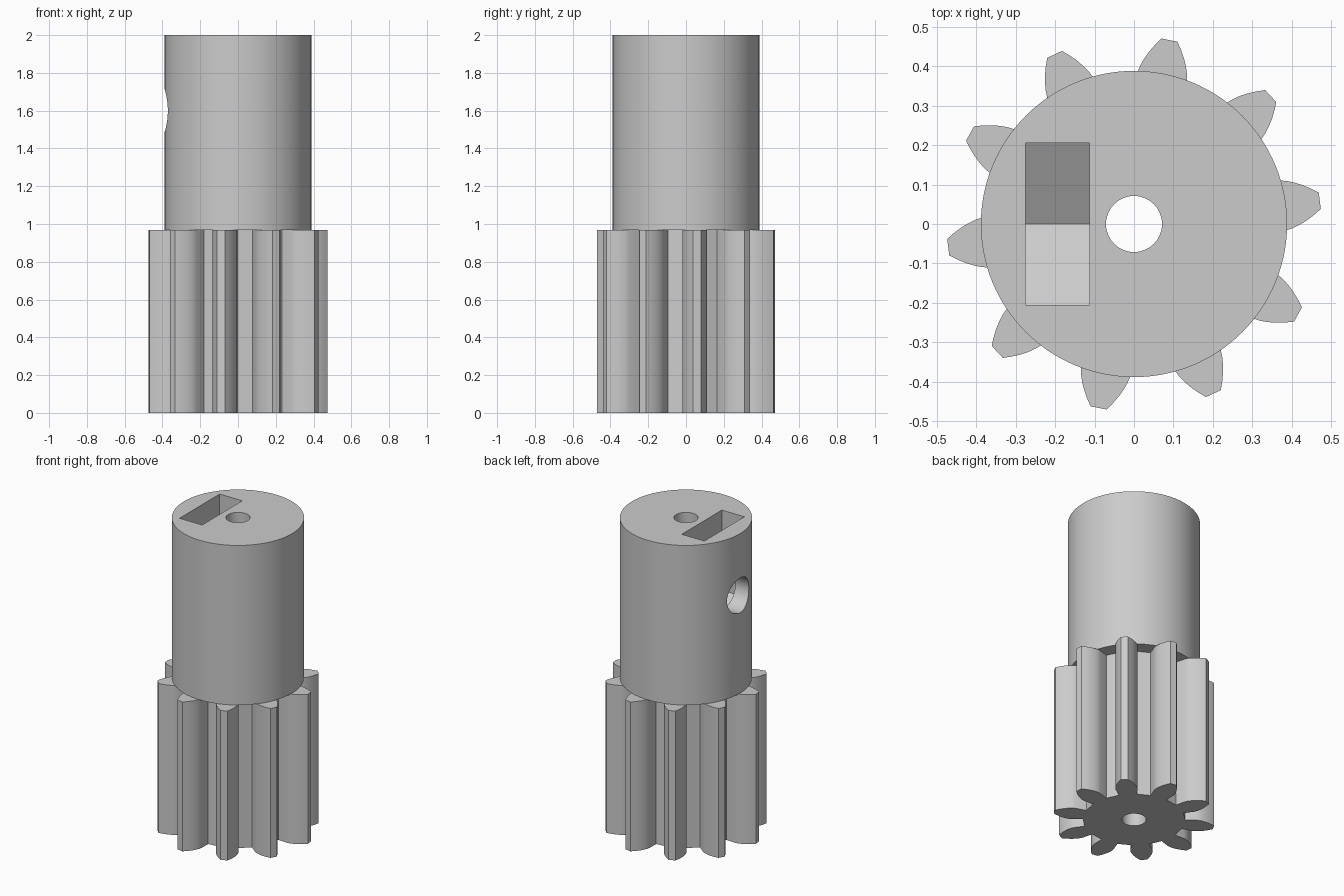
import bpy, bmesh
from math import sin, cos, tan, acos, pi, radians
from mathutils import Matrix

cube = bpy.data.objects.get("Cube")
if cube:
    bpy.data.objects.remove(cube, do_unlink=True)

grey = bpy.data.materials.new("plain grey")
grey.use_nodes = True
grey.diffuse_color = (0.6, 0.6, 0.6, 1)
grey.node_tree.nodes["Principled BSDF"].inputs["Base Color"].default_value = (0.6, 0.6, 0.6, 1)

# Maps a profile drawn in (u, v) to (y, z), extruded along x
ALONG_X = Matrix(((0, 0, 1, 0), (1, 0, 0, 0), (0, 1, 0, 0), (0, 0, 0, 1)))


def polar(r, a):
    return r * cos(a), r * sin(a)


def circle(r, n):
    return [polar(r, 2 * pi * i / n) for i in range(n)]


def prism(name, outline, w0, w1, matrix=Matrix()):
    """Extrude a closed outline from w0 to w1."""
    bm = bmesh.new()
    face = bm.faces.new([bm.verts.new((u, v, w0)) for u, v in outline])
    moved = bmesh.ops.extrude_face_region(bm, geom=[face])["geom"]
    top = [g for g in moved if isinstance(g, bmesh.types.BMVert)]
    bmesh.ops.translate(bm, verts=top, vec=(0, 0, w1 - w0))
    bmesh.ops.transform(bm, matrix=matrix, verts=bm.verts)
    bmesh.ops.recalc_face_normals(bm, faces=bm.faces)
    mesh = bpy.data.meshes.new(name)
    bm.to_mesh(mesh)
    bm.free()
    obj = bpy.data.objects.new(name, mesh)
    bpy.context.collection.objects.link(obj)
    return obj


def cut(obj, cutter):
    cutter.hide_render = True
    mod = obj.modifiers.new("cut", "BOOLEAN")
    mod.operation, mod.solver, mod.object = "DIFFERENCE", "EXACT", cutter
    bpy.context.view_layer.objects.active = obj
    bpy.ops.object.modifier_apply(modifier=mod.name)


def gear_outline(teeth, root, base, pitch, tip, phase, steps=6):
    """Involute teeth with radial flanks below the base circle."""
    def involute(r):
        a = acos(base / r)
        return tan(a) - a
    half_pitch = pi / teeth / 2 + involute(pitch)
    radii = [base + (tip - base) * i / steps for i in range(steps + 1)]
    flank = [(r, half_pitch - involute(r)) for r in radii]
    flank.insert(0, (root, half_pitch))
    points = []
    for t in range(teeth):
        mid = phase + 2 * pi * t / teeth
        points += [polar(r, mid - h) for r, h in flank]
        points += [polar(r, mid + h) for r, h in reversed(flank)]
    return points


# Toothed lower half and plain round collar
gear = prism("gear_teeth", gear_outline(10, 0.3, 0.367, 0.396, 0.475, radians(7.1)), 0, 0.967)
collar = prism("collar", circle(0.388, 128), 0.967, 2)

# Shaft bore through both parts
bore = prism("bore_cutter", circle(0.071, 48), -0.1, 2.1)

# Captive nut slot open at the top, with a pointed floor
NUT_Z, HALF, POINT = 1.6, 0.205, 0.237
slot_outline = [(0, NUT_Z - POINT), (HALF, NUT_Z - POINT / 2), (HALF, 2.1),
                (-HALF, 2.1), (-HALF, NUT_Z - POINT / 2)]
nut_slot = prism("nut_slot_cutter", slot_outline, -0.275, -0.113, ALONG_X)

# Set screw hole from the side into the bore
screw_outline = [(u, v + NUT_Z) for u, v in circle(0.112, 48)]
screw = prism("screw_hole_cutter", screw_outline, -0.5, 0, ALONG_X)

cut(gear, bore)
for cutter in (bore, nut_slot, screw):
    cut(collar, cutter)
for cutter in (bore, nut_slot, screw):
    bpy.data.objects.remove(cutter, do_unlink=True)

# Finish: one colour, smooth curves, crisp edges
bpy.ops.object.select_all(action="DESELECT")
for obj in (gear, collar):
    obj.data.materials.clear()
    obj.data.materials.append(grey)
    for poly in obj.data.polygons:
        poly.material_index = 0
    obj.select_set(True)
bpy.context.view_layer.objects.active = collar
bpy.ops.object.shade_smooth_by_angle(angle=radians(25))
